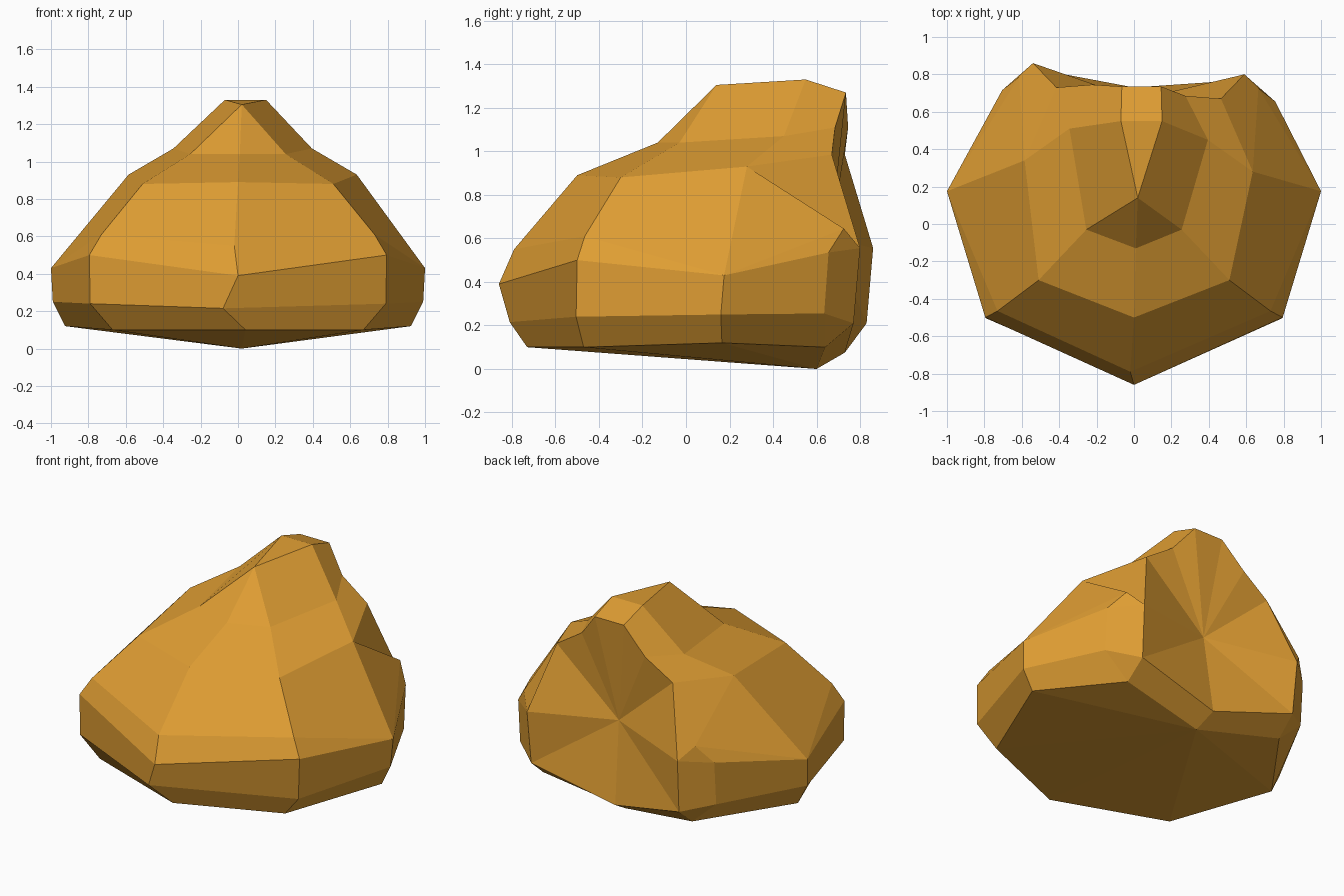
import bpy
import bmesh
from mathutils import Vector

cube = bpy.data.objects.get("Cube")
if cube:
    bpy.data.objects.remove(cube, do_unlink=True)


def make_material(name, colour):
    material = bpy.data.materials.new(name)
    material.use_nodes = True
    material.diffuse_color = colour
    material.node_tree.nodes["Principled BSDF"].inputs["Base Color"].default_value = colour
    material.node_tree.nodes["Principled BSDF"].inputs["Roughness"].default_value = 0.9
    return material


# Half contours from top to bottom; each runs front, corner, flank, lobe, rim.
# A point may repeat where the facets pinch together.
peak, summit = (0.02, 0.14, 1.305), (0.11, 0.55, 1.33)
shoulder, hip = (0.37, 0.48, 1.07), (0.61, 0.31, 0.93)
flank, lobe_tip = (1.0, 0.175, 0.43), (0.565, 0.83, 0.555)
foot = (0.56, 0.67, 0.1)
contours = [
    [peak, peak, summit, summit, (0.105, 0.735, 1.27)],
    [(0.01, -0.13, 1.04), (0.255, -0.03, 1.04), shoulder, shoulder, (0.25, 0.715, 1.11)],
    [(0.0, -0.5, 0.89), (0.51, -0.3, 0.88), hip, hip, (0.44, 0.7, 0.985)],
    [(-0.02, -0.79, 0.55), (0.73, -0.465, 0.61), flank, (0.64, 0.755, 0.645), lobe_tip],
    [(0.0, -0.86, 0.39), (0.795, -0.5, 0.5), flank, (0.73, 0.685, 0.535), lobe_tip],
    [(-0.08, -0.81, 0.215), (0.79, -0.505, 0.24), (0.99, 0.16, 0.25),
     (0.73, 0.665, 0.255), (0.555, 0.8, 0.21)],
    [(0.04, -0.73, 0.1), (0.67, -0.47, 0.1), (0.925, 0.165, 0.12), foot, foot],
]


def place(point, side):
    """Mirror a half point and add the slight natural twist of the back."""
    x, y, z = point
    if side == 0:
        return Vector(point)
    if z > 1.2:
        return Vector((x * side + 0.04, y, z)) if y > 0.2 else Vector(point)
    if y > 0.2:
        return Vector((x * side + 0.025, y - 0.03 * side, z))
    return Vector((x * side, y, z))


bm = bmesh.new()
known = {}


def vert(position):
    key = tuple(round(c, 4) for c in position)
    if key not in known:
        known[key] = bm.verts.new(position)
    return known[key]


def face(*corners):
    unique = list(dict.fromkeys(corners))
    if len(unique) > 2:
        bm.faces.new(unique)


# Full rows run from the left-hand rim around the front to the other rim
rows = []
for half in contours:
    left = [vert(place(p, -1)) for p in reversed(half[1:])]
    right = [vert(place(p, 1)) for p in half[1:]]
    rows.append(left + [vert(place(half[0], 0))] + right)

# Faceted sides
for upper, lower in zip(rows, rows[1:]):
    for i in range(len(upper) - 1):
        face(upper[i], upper[i + 1], lower[i + 1], lower[i])

# Narrow summit
top = rows[0]
tip = top[len(top) // 2]
face(tip, top[-2], top[1])
face(top[1], top[-2], top[-1], top[0])

# Sloping underside and heel
floor = vert(Vector((0.02, 0.6, 0.0)))
heel = vert(Vector((0.0, 0.73, 0.075)))
base, low = rows[-1], rows[-2]
for a, b in zip(base, base[1:]):
    if a is not b:
        face(a, b, floor)
for end in (0, -1):
    face(low[end], base[end], floor, heel)

# Hollow back, fanned around its deepest point
hollow = vert(Vector((0.02, 0.665, 0.6)))
rim = [row[-1] for row in rows[:-1]] + [heel] + [row[0] for row in reversed(rows[:-1])]
for a, b in zip(rim, rim[1:] + rim[:1]):
    face(a, b, hollow)

bmesh.ops.recalc_face_normals(bm, faces=bm.faces)
mesh = bpy.data.meshes.new("boulder")
bm.to_mesh(mesh)
bm.free()
mesh.materials.append(make_material("ochre stone", (0.74, 0.34, 0.033, 1.0)))
boulder = bpy.data.objects.new("boulder", mesh)
bpy.context.collection.objects.link(boulder)
